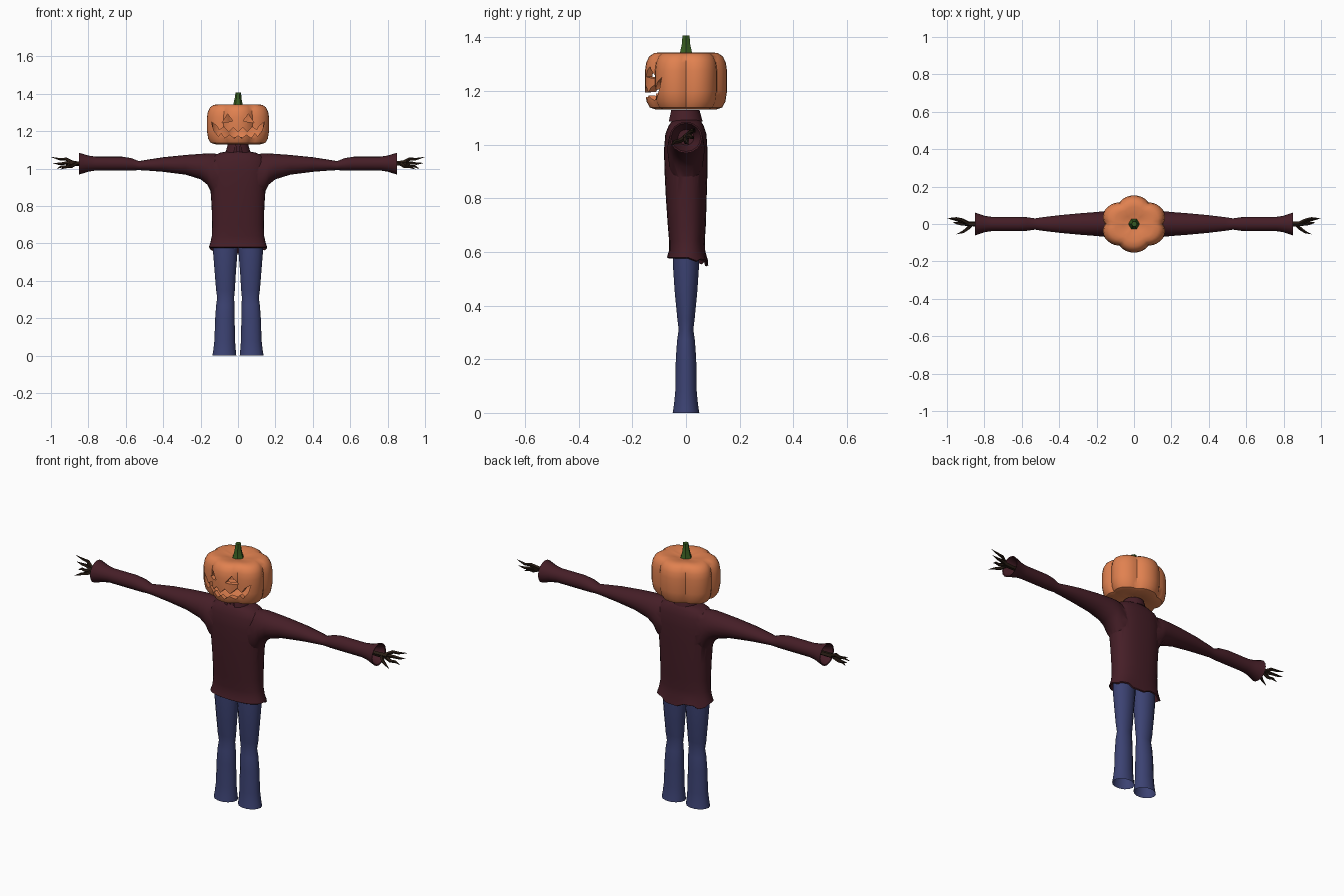
import bpy, bmesh
from math import sin, cos, pi, radians
from mathutils import Vector

if "Cube" in bpy.data.objects:
    bpy.data.objects.remove(bpy.data.objects["Cube"])


def material(name, rgb):
    m = bpy.data.materials.new(name)
    m.diffuse_color = (*rgb, 1)
    m.use_nodes = True
    m.node_tree.nodes["Principled BSDF"].inputs["Base Color"].default_value = m.diffuse_color
    return m


ORANGE = material("orange", (.75, .22, .08))
RED = material("dark_red", (.06, .013, .02))
BLUE = material("denim", (.045, .055, .17))
GREEN = material("green", (.04, .11, .015))
BARK = material("bark", (.022, .012, .007))


def finish(bm, name, mat, angle=50):
    bmesh.ops.recalc_face_normals(bm, faces=bm.faces[:])
    me = bpy.data.meshes.new(name)
    bm.to_mesh(me)
    bm.free()
    ob = bpy.data.objects.new(name, me)
    bpy.context.collection.objects.link(ob)
    me.materials.append(mat)
    smooth(ob, angle)
    return ob


def smooth(ob, angle):
    bpy.ops.object.select_all(action='DESELECT')
    ob.select_set(True)
    bpy.context.view_layer.objects.active = ob
    bpy.ops.object.shade_smooth_by_angle(angle=radians(angle))


def loft(bm, rings, cap_start=False, cap_end=False, closed=True):
    """Skin a list of equal-length point rings."""
    vs = [[bm.verts.new(p) for p in r] for r in rings]
    n = len(vs[0])
    for a, b in zip(vs, vs[1:]):
        for i in range(n if closed else n - 1):
            j = (i + 1) % n
            bm.faces.new((a[i], a[j], b[j], b[i]))
    if cap_start:
        bm.faces.new(vs[0])
    if cap_end:
        bm.faces.new(vs[-1])


def oval(n, power=1.0):
    """Unit (super)ellipse points."""
    for i in range(n):
        c, s = cos(2 * pi * i / n), sin(2 * pi * i / n)
        yield (abs(c) ** power * (1 if c > 0 else -1),
               abs(s) ** power * (1 if s > 0 else -1))


def boolean(ob, others, op):
    """Apply booleans and delete the helper objects."""
    for o in others:
        o.hide_render = True
        m = ob.modifiers.new(op, 'BOOLEAN')
        m.operation, m.object, m.solver = op, o, 'EXACT'
    dg = bpy.context.evaluated_depsgraph_get()
    me = bpy.data.meshes.new_from_object(ob.evaluated_get(dg))
    ob.modifiers.clear()
    ob.data = me
    for o in others:
        bpy.data.objects.remove(o)


# Pumpkin head: six lobes, hollow shell
def pumpkin_ring(r, z):
    out = []
    for i in range(48):
        a = 2 * pi * i / 48
        k = .153 * r * (.87 + .13 * abs(sin(3 * a)) ** .8)
        out.append((1.16 * k * cos(a), k * sin(a), z))
    return out


bm = bmesh.new()
loft(bm, [pumpkin_ring(r, z) for r, z in (
    (.08, 1.147), (.4, 1.137), (.72, 1.13), (.88, 1.138), (.96, 1.16), (1, 1.2),
    (1, 1.24), (1, 1.275), (.97, 1.305), (.9, 1.328), (.78, 1.341), (.6, 1.344),
    (.35, 1.337), (.08, 1.328))], True, True)
head = finish(bm, "pumpkin_head", ORANGE)
shell = head.modifiers.new("shell", 'SOLIDIFY')
shell.thickness, shell.offset = .022, -1


# Carved eyes and jagged mouth
def cutter(points):
    bm = bmesh.new()
    loft(bm, [[(x, y, z) for x, z in points] for y in (-.3, -.055)], True, True)
    return finish(bm, "face_cutter", ORANGE)


eye = [(.055, 1.292), (.085, 1.245), (.027, 1.254)]
upper = [(0, 1.195), (.025, 1.22), (.05, 1.196), (.075, 1.223), (.1, 1.205),
         (.115, 1.23), (.142, 1.25)]
lower = [(.13, 1.205), (.105, 1.173), (.09, 1.19), (.07, 1.164), (.045, 1.182),
         (.02, 1.162), (0, 1.178)]
half = upper + lower
mouth = half + [(-x, z) for x, z in reversed(half[1:-1])]
boolean(head, [cutter(eye), cutter([(-x, z) for x, z in eye]), cutter(mouth)],
        'DIFFERENCE')
smooth(head, 40)

# Stem
bm = bmesh.new()
loft(bm, [[(x + c * r, s * r, z) for c, s in oval(6)] for r, z, x in (
    (.032, 1.325, 0), (.025, 1.345, 0), (.018, 1.375, 0), (.015, 1.407, .002))],
    True, True)
finish(bm, "stem", GREEN, 30)

# Sweater torso: z, half width, front y, back y, hem raggedness
N = 32


def torso_ring(z, hx, yf, yb, rag=0):
    out = []
    for i, (c, s) in enumerate(oval(N, .82)):
        dip = rag * max(0, s) * (1 if i % 6 < 3 else .35)
        out.append((c * hx, (yf + yb) / 2 + s * (yb - yf) / 2, z - dip))
    return out


bm = bmesh.new()
loft(bm, [torso_ring(*r) for r in (
    (.645, .132, -.055, .062), (.605, .14, -.056, .064), (.576, .15, -.065, .076, .03),
    (.58, .156, -.071, .083, .03), (.606, .147, -.063, .072, .006),
    (.64, .14, -.063, .07), (.7, .138, -.068, .074), (.8, .141, -.075, .077),
    (.9, .148, -.08, .08), (.98, .153, -.082, .08), (1.04, .15, -.077, .076),
    (1.07, .13, -.065, .066), (1.085, .095, -.055, .057), (1.092, .06, -.045, .05))],
    True, True)
sweater = finish(bm, "sweater", RED)


# Sleeves: x, top z, bottom z, half depth
def sleeve(side):
    rings = ((.05, 1.07, .85, .06), (.1, 1.078, .83, .066), (.14, 1.081, .868, .069),
             (.165, 1.081, .915, .068), (.2, 1.079, .943, .064),
             (.28, 1.073, .968, .058), (.4, 1.061, .983, .047),
             (.49, 1.047, .99, .036), (.53, 1.04, .992, .03), (.57, 1.056, .99, .036),
             (.62, 1.064, .99, .038), (.76, 1.064, .99, .038), (.8, 1.07, .984, .044),
             (.85, 1.085, .968, .061), (.848, 1.079, .974, .055),
             (.78, 1.056, .998, .03))
    bm = bmesh.new()
    loft(bm, [[(side * x, s * hy, (t + b) / 2 + c * (t - b) / 2)
               for c, s in oval(16)] for x, t, b, hy in rings], True, True)
    return finish(bm, "sleeve", RED)


boolean(sweater, [sleeve(1), sleeve(-1)], 'UNION')
smooth(sweater, 55)

# Folded collar, open at the front
bm = bmesh.new()
gap = radians(10)
rings = []
for r, z, k in ((.05, 1.07, .3), (.05, 1.128, 1.2), (.055, 1.128, 1.3),
                (.067, 1.086, 2), (.06, 1.086, 2)):
    g = gap * k
    angles = [-pi / 2 + g + (2 * pi - 2 * g) * i / 14 for i in range(15)]
    rings.append([(r * cos(a), .97 * r * sin(a) - .003, z) for a in angles])
loft(bm, rings, closed=False)
finish(bm, "collar", RED, 30)

# Trouser legs: z, centre x, half width, half depth
for side, name in ((1, "left_leg"), (-1, "right_leg")):
    bm = bmesh.new()
    loft(bm, [[(side * (x + c * hx), s * hy, z) for c, s in oval(14)]
              for z, x, hx, hy in (
        (0, .073, .064, .051), (.03, .072, .06, .046), (.08, .071, .055, .041),
        (.2, .07, .052, .039), (.27, .068, .049, .034), (.31, .066, .045, .028),
        (.35, .067, .05, .033), (.45, .068, .057, .043), (.55, .068, .065, .05),
        (.64, .067, .066, .05))], cap_end=True)
    finish(bm, name, BLUE)


# Twig hands: tapered five-sided tubes along kinked paths
def twig(bm, path, radii):
    rings = []
    for i, p in enumerate(path):
        d = Vector(path[min(i + 1, len(path) - 1)]) - Vector(path[max(i - 1, 0)])
        u = d.cross(Vector((0, .3, 1))).normalized()
        v = d.cross(u).normalized()
        rings.append([Vector(p) + radii[i] * (c * u + s * v) for c, s in oval(5)])
    loft(bm, rings, True, True)


for side, name in ((1, "left_hand"), (-1, "right_hand")):
    bm = bmesh.new()
    for path, radii in (
        ([(.77, 0, 1.028), (.85, 0, 1.028), (.9, .002, 1.03)], (.012, .013, .014)),
        ([(.885, .003, 1.033), (.92, .022, 1.052), (.95, .03, 1.05), (.998, .03, 1.062)],
         (.011, .009, .007, .001)),
        ([(.885, .002, 1.03), (.925, .016, 1.03), (.955, .024, 1.026), (.99, .028, 1.03)],
         (.011, .009, .007, .001)),
        ([(.885, 0, 1.027), (.92, .0, 1.01), (.945, .004, 1.012), (.968, .008, 1.0)],
         (.011, .009, .007, .001)),
        ([(.865, -.002, 1.028), (.89, -.025, 1.012), (.915, -.043, 1.01),
          (.948, -.054, .997)], (.01, .009, .007, .001)),
    ):
        twig(bm, [(side * x, y, z) for x, y, z in path], radii)
    finish(bm, name, BARK, 30)
